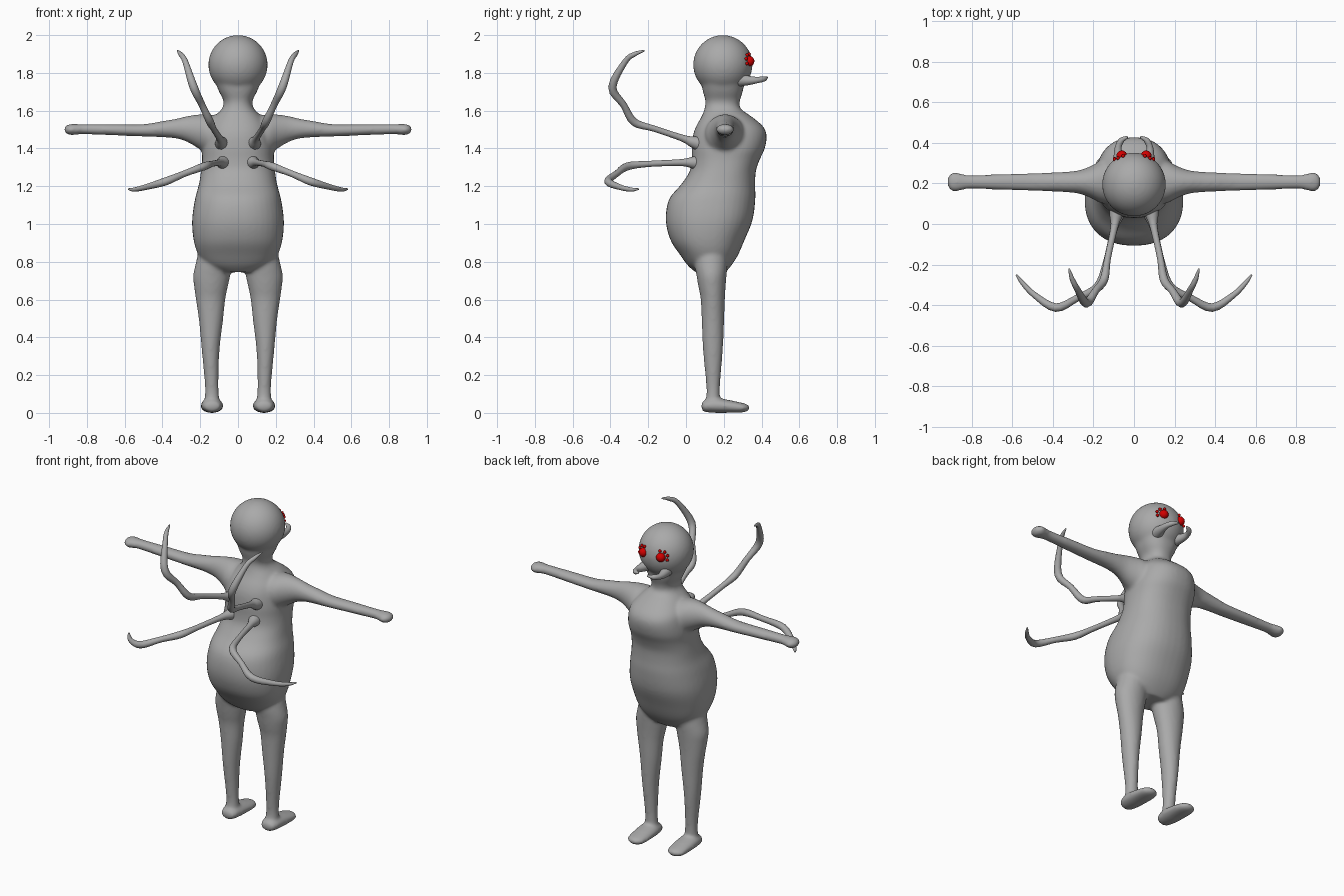
import bpy, bmesh, math
from mathutils import Vector

if "Cube" in bpy.data.objects:
    bpy.data.objects.remove(bpy.data.objects["Cube"])


def material(name, rgb):
    m = bpy.data.materials.new(name)
    m.diffuse_color = (*rgb, 1)
    m.use_nodes = True
    m.node_tree.nodes["Principled BSDF"].inputs["Base Color"].default_value = m.diffuse_color
    return m


GREY = material("grey skin", (0.4, 0.4, 0.4))
RED = material("red eye", (0.65, 0.0, 0.0))


def spline(rows, sub):
    """Catmull-Rom through rows of numbers."""
    out = []
    for i in range(len(rows) - 1):
        p = [rows[max(0, min(len(rows) - 1, i + k))] for k in (-1, 0, 1, 2)]
        for s in range(sub):
            t = s / sub
            out.append([0.5 * (2 * b + (c - a) * t + (2 * a - 5 * b + 4 * c - d) * t * t
                        + (3 * b - a - 3 * c + d) * t ** 3) for a, b, c, d in zip(*p)])
    out.append(list(rows[-1]))
    return out


def loft(bm, rows, ref, normal=None, n=24, power=2.0, sub=4):
    """Closed tube through rows (x, y, z, a, b); a lies along ref, b across it."""
    pts = spline(rows, sub)
    rings = []
    for i, (x, y, z, a, b) in enumerate(pts):
        if normal:
            t = Vector(normal)
        else:
            t = (Vector(pts[min(i + 1, len(pts) - 1)][:3]) - Vector(pts[max(i - 1, 0)][:3])).normalized()
        u = Vector(ref)
        u = (u - t * u.dot(t)).normalized()
        v = t.cross(u)
        ring = []
        for k in range(n):
            ang = 2 * math.pi * k / n
            c, s = math.cos(ang), math.sin(ang)
            c = math.copysign(abs(c) ** (2 / power), c)
            s = math.copysign(abs(s) ** (2 / power), s)
            ring.append(bm.verts.new(Vector((x, y, z)) + u * c * max(a, 0.002) + v * s * max(b, 0.002)))
        rings.append(ring)
    for r0, r1 in zip(rings, rings[1:]):
        for k in range(n):
            bm.faces.new((r0[k], r0[(k + 1) % n], r1[(k + 1) % n], r1[k]))
    bm.faces.new(rings[0][::-1])
    bm.faces.new(rings[-1])


def ball(bm, center, r, seg=32):
    g = bmesh.ops.create_uvsphere(bm, u_segments=seg, v_segments=seg // 2, radius=r)
    bmesh.ops.translate(bm, verts=g["verts"], vec=center)


def finish(bm, name, mat, fuse=False):
    bmesh.ops.recalc_face_normals(bm, faces=bm.faces[:])
    me = bpy.data.meshes.new(name)
    bm.to_mesh(me)
    bm.free()
    ob = bpy.data.objects.new(name, me)
    bpy.context.collection.objects.link(ob)
    bpy.ops.object.select_all(action="DESELECT")
    ob.select_set(True)
    bpy.context.view_layer.objects.active = ob
    if fuse:
        r = ob.modifiers.new("fuse", "REMESH")
        r.mode = "VOXEL"
        r.voxel_size = 0.009
        s = ob.modifiers.new("soften", "SMOOTH")
        s.factor = 0.5
        s.iterations = 10
        for m in ("fuse", "soften"):
            bpy.ops.object.modifier_apply(modifier=m)
    ob.data.materials.clear()
    ob.data.materials.append(mat)
    bpy.ops.object.shade_smooth()
    return ob


# Body: torso, neck, head, arms, legs and feet fused into one skin
body = bmesh.new()
TORSO = [  # z, half width, back y, front y
    (.745, .10, .05, .21), (.78, .17, .01, .24), (.835, .21, -.03, .275), (.915, .235, -.082, .31),
    (1.02, .243, -.107, .352), (1.13, .228, -.09, .367), (1.21, .207, -.025, .366), (1.28, .196, .02, .37),
    (1.34, .19, .03, .39), (1.40, .19, .03, .417), (1.47, .18, .037, .427), (1.52, .165, .055, .405),
    (1.57, .125, .083, .345), (1.61, .085, .098, .29), (1.65, .076, .103, .285), (1.70, .10, .09, .30),
    (1.75, .12, .08, .31)]
loft(body, [(0, (a + b) / 2, z, w, (b - a) / 2) for z, w, a, b in TORSO],
     (1, 0, 0), (0, 0, 1), n=40, power=2.3)
ball(body, (0, .195, 1.843), .157, 48)

ARM = [  # x, z, half depth, half height
    (.06, 1.47, .12, .10), (.16, 1.475, .105, .105), (.21, 1.49, .08, .09), (.27, 1.503, .058, .068),
    (.33, 1.505, .051, .052), (.40, 1.502, .047, .043), (.50, 1.496, .044, .033), (.65, 1.499, .039, .03),
    (.80, 1.502, .034, .027), (.84, 1.502, .038, .027), (.88, 1.5, .048, .03), (.905, 1.5, .04, .024),
    (.918, 1.5, .02, .012)]
LEG = [  # z, x, half width, back y, front y
    (.90, .12, .08, .05, .22), (.80, .13, .092, .045, .22), (.73, .139, .098, .055, .215),
    (.67, .143, .09, .065, .21), (.60, .145, .078, .078, .206), (.49, .143, .064, .083, .202),
    (.33, .145, .047, .09, .195), (.17, .14, .037, .105, .182), (.10, .138, .037, .108, .18),
    (.03, .138, .045, .10, .18)]
FOOT = [  # y, z, half width, half height
    (.082, .035, .02, .015), (.095, .036, .045, .03), (.15, .04, .058, .04), (.22, .035, .06, .035),
    (.29, .028, .056, .027), (.32, .027, .042, .02), (.335, .027, .018, .01)]
for s in (1, -1):
    loft(body, [(s * x, .207, z, a, b) for x, z, a, b in ARM], (0, 1, 0), (1, 0, 0))
    loft(body, [(s * x, (a + b) / 2, z, w, (b - a) / 2) for z, x, w, a, b in LEG], (1, 0, 0), (0, 0, 1))
    loft(body, [(s * .138, y, z, a, b) for y, z, a, b in FOOT], (1, 0, 0), (0, 1, 0))
finish(body, "body", GREY, fuse=True)

# Jointed spider legs on the back, and fangs: x, y, z, radius
UPPER = [(.08, .09, 1.42, .045), (.09, .035, 1.435, .03), (.098, -.02, 1.455, .018), (.13, -.17, 1.505, .016),
         (.148, -.275, 1.54, .021), (.19, -.33, 1.63, .018), (.235, -.39, 1.725, .022),
         (.28, -.32, 1.862, .015), (.305, -.27, 1.9, .012), (.32, -.22, 1.918, .004)]
LOWER = [(.07, .08, 1.325, .045), (.085, .03, 1.325, .03), (.10, -.03, 1.325, .018), (.14, -.2, 1.318, .016),
         (.18, -.31, 1.305, .021), (.28, -.365, 1.268, .017), (.385, -.412, 1.225, .021),
         (.49, -.35, 1.195, .015), (.55, -.29, 1.182, .011), (.58, -.25, 1.185, .004)]
FANG = [(.06, .27, 1.765, .04), (.075, .325, 1.76, .026), (.078, .375, 1.762, .017),
        (.062, .412, 1.768, .014), (.032, .428, 1.775, .006)]
for s, side in ((1, "right"), (-1, "left")):
    for name, rows, ref in (("upper_spider_leg", UPPER, (1, 0, 0)), ("lower_spider_leg", LOWER, (0, 0, 1)),
                            ("fang", FANG, (0, 0, 1))):
        bm = bmesh.new()
        loft(bm, [(s * x, y, z, r, r) for x, y, z, r in rows], ref, n=16)
        finish(bm, f"{name}_{side}", GREY)

    # Eye cluster: one big eye with small ones around its upper outer edge
    bm = bmesh.new()
    ball(bm, (s * .06, .335, 1.862), .027, 24)
    for deg in (-20, 20, 60, 100):
        x = .06 + .038 * math.cos(math.radians(deg))
        z = 1.862 + .038 * math.sin(math.radians(deg))
        y = .195 + math.sqrt(.157 ** 2 - x * x - (z - 1.843) ** 2)
        ball(bm, (s * x, y + .003, z), .009, 12)
    finish(bm, f"eyes_{side}", RED)
